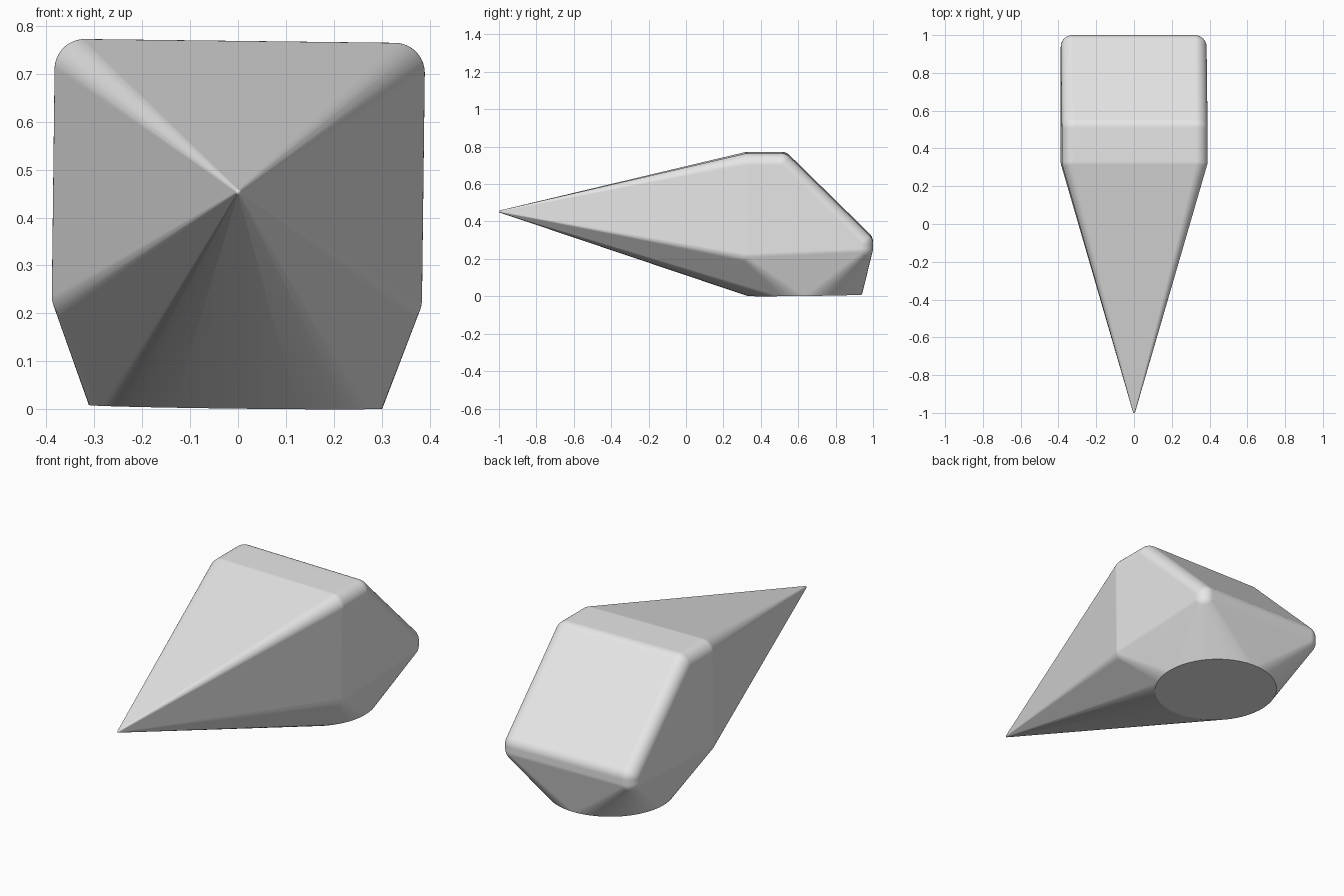
import bpy, bmesh, math
from mathutils import Matrix, Vector

cube = bpy.data.objects.get("Cube")
if cube:
    bpy.data.objects.remove(cube, do_unlink=True)

grey = bpy.data.materials.new("light grey")
grey.use_nodes = True
grey.diffuse_color = (0.8, 0.8, 0.8, 1)
grey.node_tree.nodes["Principled BSDF"].inputs["Base Color"].default_value = (0.8, 0.8, 0.8, 1)

bm = bmesh.new()
LIE_ALONG_X = Matrix.Rotation(math.radians(90), 4, 'Y')


def ball(x, y, z, radius, segments=72):
    """Corner ball, wrapped by the hull to give a rounded corner."""
    bmesh.ops.create_uvsphere(bm, u_segments=segments, v_segments=segments // 2, radius=radius,
                              matrix=Matrix.Translation((x, y, z)) @ LIE_ALONG_X)


# Rounded corners of the wedge, from the front foot over the top to the back
R = 0.063
side_corners = [(0.33, 0.235), (0.33, 0.707), (0.51, 0.707), (0.937, 0.288), (0.937, 0.262)]
for side in (-1, 1):
    for y, z in side_corners:
        ball(side * 0.323, y, z, R)

# Pointed nose
ball(0, -0.994, 0.455, 0.006, 24)

# Round base, pitched slightly up towards the back
bmesh.ops.create_circle(bm, segments=72, radius=0.306,
                        matrix=Matrix.Translation((0, 0.635, 0.007)) @ Matrix.Rotation(math.radians(0.7), 4, 'X'))

# Keep only the points, then wrap them in one convex skin
bmesh.ops.delete(bm, geom=bm.edges[:], context='EDGES_FACES')
bmesh.ops.convex_hull(bm, input=bm.verts[:])
bmesh.ops.delete(bm, geom=[v for v in bm.verts if not v.link_faces], context='VERTS')
bmesh.ops.dissolve_limit(bm, angle_limit=math.radians(0.3), verts=bm.verts[:], edges=bm.edges[:])
bmesh.ops.recalc_face_normals(bm, faces=bm.faces[:])

# Slight roll of the whole body, then stand it on the ground
pivot = Vector((0, 0, 0.42))
bmesh.ops.rotate(bm, cent=pivot, matrix=Matrix.Rotation(math.radians(0.7), 3, 'Y'), verts=bm.verts[:])
bmesh.ops.translate(bm, vec=(0, 0, -min(v.co.z for v in bm.verts)), verts=bm.verts[:])

mesh = bpy.data.meshes.new("pointed_body")
bm.to_mesh(mesh)
bm.free()
body = bpy.data.objects.new("pointed_body", mesh)
bpy.context.collection.objects.link(body)
mesh.materials.append(grey)

# Soft fillets with flat panels between them
bpy.ops.object.select_all(action='DESELECT')
body.select_set(True)
bpy.context.view_layer.objects.active = body
bpy.ops.object.shade_smooth_by_angle(angle=math.radians(14))
weighted = body.modifiers.new("flat panels", 'WEIGHTED_NORMAL')
weighted.keep_sharp = True
